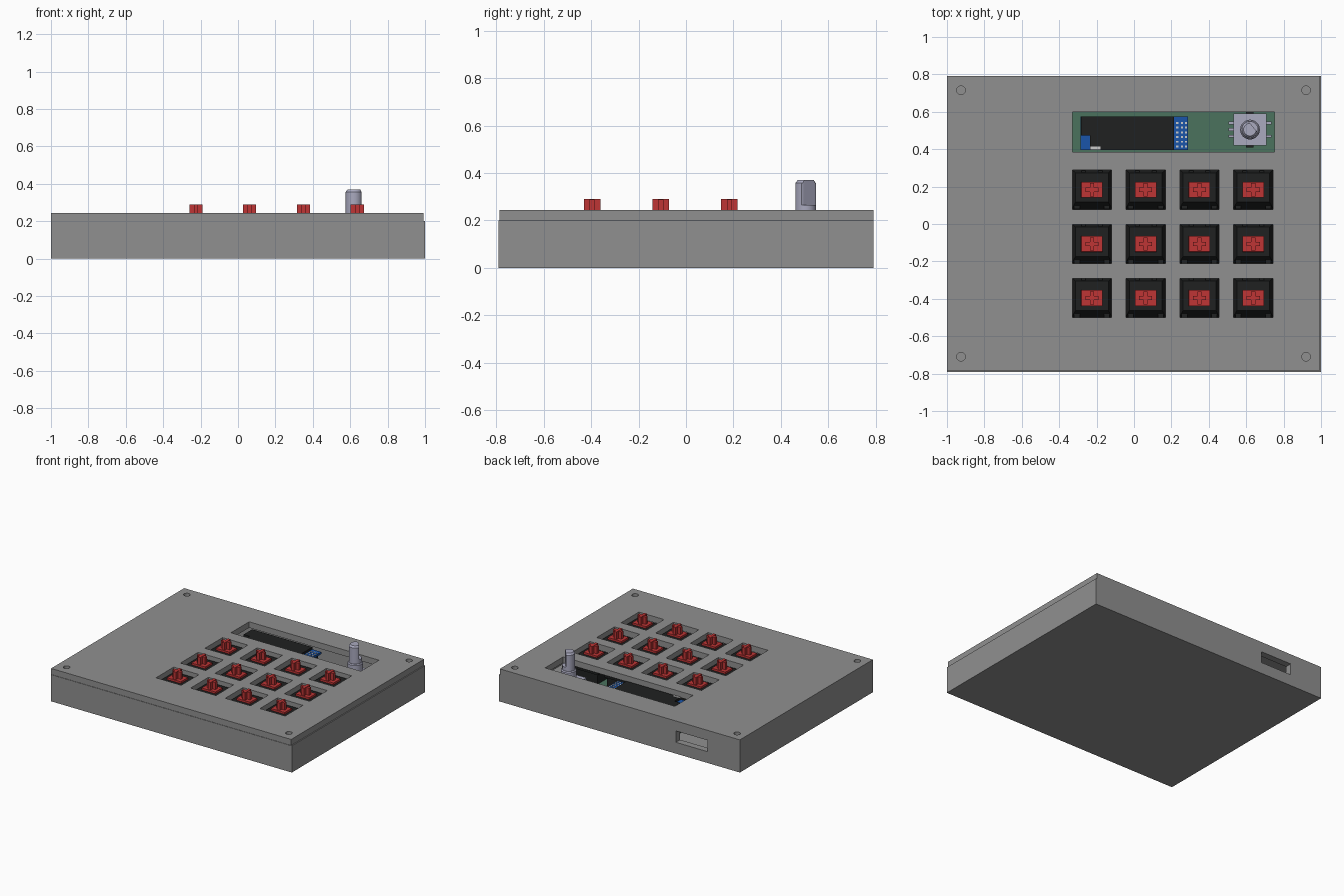
import bpy, bmesh, math
from mathutils import Matrix, Vector

old = bpy.data.objects.get("Cube")
if old:
    bpy.data.objects.remove(old, do_unlink=True)


def material(name, r, g, b):
    m = bpy.data.materials.new(name)
    m.use_nodes = True
    m.diffuse_color = (r, g, b, 1)
    m.node_tree.nodes["Principled BSDF"].inputs["Base Color"].default_value = (r, g, b, 1)
    return m


GREY = material("case grey", 0.28, 0.28, 0.28)
BLACK = material("switch black", 0.014, 0.015, 0.015)
RED = material("stem red", 0.52, 0.035, 0.035)
GREEN = material("board green", 0.07, 0.17, 0.11)
BLUE = material("display blue", 0.01, 0.09, 0.4)
SILVER = material("metal silver", 0.4, 0.4, 0.52)
PALE = material("pad white", 0.6, 0.6, 0.6)


def box(bm, x0, x1, y0, y1, z0, z1, taper=(1, 1), shift=0):
    """Box whose top face can be narrowed and shifted along y."""
    cx, cy = (x0 + x1) / 2, (y0 + y1) / 2
    mat = Matrix.Translation((cx, cy, (z0 + z1) / 2)) @ Matrix.Diagonal((x1 - x0, y1 - y0, z1 - z0, 1))
    verts = bmesh.ops.create_cube(bm, size=1, matrix=mat)["verts"]
    for v in verts:
        if v.co.z > (z0 + z1) / 2:
            v.co.x = cx + (v.co.x - cx) * taper[0]
            v.co.y = cy + (v.co.y - cy) * taper[1] + shift


def loft(bm, x, y, rings, flat=None, angle=0, sides=32):
    """Stack of (z, radius) rings, with an optional flat at a distance from the axis."""
    levels = []
    n = Vector((math.cos(angle), math.sin(angle), 0))
    for z, r in rings:
        ring = []
        for i in range(sides):
            a = math.tau * i / sides
            p = Vector((r * math.cos(a), r * math.sin(a), 0))
            if flat and p.dot(n) > flat:
                p -= n * (p.dot(n) - flat)
            ring.append(bm.verts.new((x + p.x, y + p.y, z)))
        levels.append(ring)
    for low, high in zip(levels, levels[1:]):
        for i in range(sides):
            j = (i + 1) % sides
            bm.faces.new((low[i], low[j], high[j], high[i]))
    bm.faces.new(levels[0][::-1])
    bm.faces.new(levels[-1])


def finish(bm, name, mat, smooth=False):
    mesh = bpy.data.meshes.new(name)
    bm.to_mesh(mesh)
    bm.free()
    mesh.materials.append(mat)
    obj = bpy.data.objects.new(name, mesh)
    bpy.context.collection.objects.link(obj)
    if smooth:
        bpy.ops.object.select_all(action="DESELECT")
        obj.select_set(True)
        bpy.context.view_layer.objects.active = obj
        bpy.ops.object.shade_smooth_by_angle(angle=math.radians(25))
    return obj


def boxes(name, mat, *dims):
    bm = bmesh.new()
    for d in dims:
        box(bm, *d)
    return finish(bm, name, mat)


def cut(obj, bm):
    """Subtract the cutter mesh from the object and discard the cutter."""
    cutter = finish(bm, "cutter", GREY)
    cutter.hide_render = True
    mod = obj.modifiers.new("cut", "BOOLEAN")
    mod.operation = "DIFFERENCE"
    mod.solver = "EXACT"
    mod.object = cutter
    bpy.ops.object.select_all(action="DESELECT")
    obj.select_set(True)
    bpy.context.view_layer.objects.active = obj
    bpy.ops.object.modifier_apply(modifier=mod.name)
    bpy.data.objects.remove(cutter, do_unlink=True)


KEYS = [(-0.225 + 0.2875 * i, 0.183 - 0.2895 * j) for i in range(4) for j in range(3)]
SCREWS = [(x, y) for x in (-0.925, 0.92) for y in (-0.71, 0.715)]

# Lower case: hollow tray with a cable port in the back wall
case = boxes("case_tray", GREY, (-1, 1, -0.79, 0.79, 0, 0.2))
bm = bmesh.new()
box(bm, -0.95, 0.95, -0.74, 0.74, 0.03, 0.3)
cut(case, bm)
bm = bmesh.new()
box(bm, -0.73, -0.47, 0.7, 0.85, 0.085, 0.17)
cut(case, bm)

# Corner posts that take the screws
boxes("screw_posts", GREY, *[(x - 0.05, x + 0.05, y - 0.05, y + 0.05, 0.025, 0.199) for x, y in SCREWS])

# Top plate with key openings, display window and screw holes
plate = boxes("top_plate", GREY, (-1, 0.992, -0.787, 0.79, 0.2, 0.245))
bm = bmesh.new()
for x, y in KEYS:
    box(bm, x - 0.105, x + 0.105, y - 0.105, y + 0.105, 0.15, 0.3)
box(bm, -0.328, 0.75, 0.385, 0.6, 0.15, 0.3)
for x, y in SCREWS:
    loft(bm, x, y, [(0.15, 0.023), (0.3, 0.023)], sides=24)
cut(plate, bm)

# Circuit boards inside the case
boxes("main_board", GREEN, (-0.36, 0.78, -0.53, 0.63, 0.045, 0.06))
boxes("controller_board", GREEN, (-0.76, -0.44, -0.35, 0.45, 0.045, 0.06))

# Key switches: housing, sloped cover with clips, and cross-shaped stem
bm = bmesh.new()
box(bm, -0.105, 0.105, -0.105, 0.105, 0.06, 0.135)
box(bm, -0.117, 0.117, -0.117, 0.117, 0.135, 0.15)
box(bm, -0.115, 0.115, -0.115, 0.115, 0.15, 0.22, (0.76, 0.68), 0.012)
for s in (-1, 1):
    box(bm, s * 0.045 - 0.012, s * 0.045 + 0.012, 0.085, 0.104, 0.15, 0.212)
    box(bm, s * 0.08 - 0.015, s * 0.08 + 0.015, -0.104, -0.08, 0.15, 0.195)
housing = finish(bm, "switch_housing", BLACK)
bm = bmesh.new()
box(bm, -0.06, 0.06, -0.045, 0.045, 0.15, 0.234, (0.95, 0.93))
box(bm, -0.035, 0.035, -0.011, 0.011, 0.2, 0.288)
box(bm, -0.011, 0.011, -0.035, 0.035, 0.2, 0.29)
stem = finish(bm, "switch_stem", RED)
for part in (housing, stem):
    part.location = (*KEYS[0], 0)
    for x, y in KEYS[1:]:
        twin = part.copy()
        twin.location = (x, y, 0)
        bpy.context.collection.objects.link(twin)

# Display module on its header
boxes("display_board", BLUE, (-0.285, 0.29, 0.395, 0.575, 0.178, 0.193))
boxes("display_glass", BLACK, (-0.284, 0.215, 0.472, 0.574, 0.193, 0.21),
      (-0.235, 0.215, 0.396, 0.472, 0.193, 0.21))
boxes("display_header", BLACK, (0.23, 0.27, 0.41, 0.56, 0.06, 0.178))
boxes("display_ribbon", PALE, (-0.235, -0.18, 0.397, 0.415, 0.205, 0.212))
pads = [(x, x + 0.012, 0.41 + 0.025 * i, 0.42 + 0.025 * i, 0.19, 0.196)
        for i in range(6) for x in (0.225, 0.25, 0.272)]
boxes("display_pads", PALE, *pads)

# Rotary encoder: body, bushing, flatted shaft, terminals
EX, EY = 0.62, 0.505
boxes("encoder_body", SILVER, (EX - 0.088, EX + 0.088, EY - 0.085, EY + 0.085, 0.075, 0.16))
boxes("encoder_base", BLACK, (EX - 0.085, EX + 0.085, EY - 0.08, EY + 0.08, 0.06, 0.075),
      (EX - 0.02, EX + 0.02, EY - 0.097, EY + 0.097, 0.06, 0.11))
boxes("encoder_terminals", SILVER,
      *[(EX - 0.115, EX - 0.085, EY + d - 0.007, EY + d + 0.007, 0.06, 0.075) for d in (-0.035, 0, 0.035)],
      *[(EX + 0.085, EX + 0.115, EY + d - 0.007, EY + d + 0.007, 0.06, 0.075) for d in (-0.035, 0.035)])
bm = bmesh.new()
loft(bm, EX, EY, [(0.16, 0.053), (0.23, 0.053), (0.237, 0.047)])
finish(bm, "encoder_bushing", SILVER, True)
bm = bmesh.new()
loft(bm, EX, EY, [(0.2, 0.044), (0.266, 0.044)])
loft(bm, EX, EY, [(0.266, 0.044), (0.357, 0.044), (0.37, 0.034)], 0.022, math.radians(40))
finish(bm, "encoder_shaft", SILVER, True)
